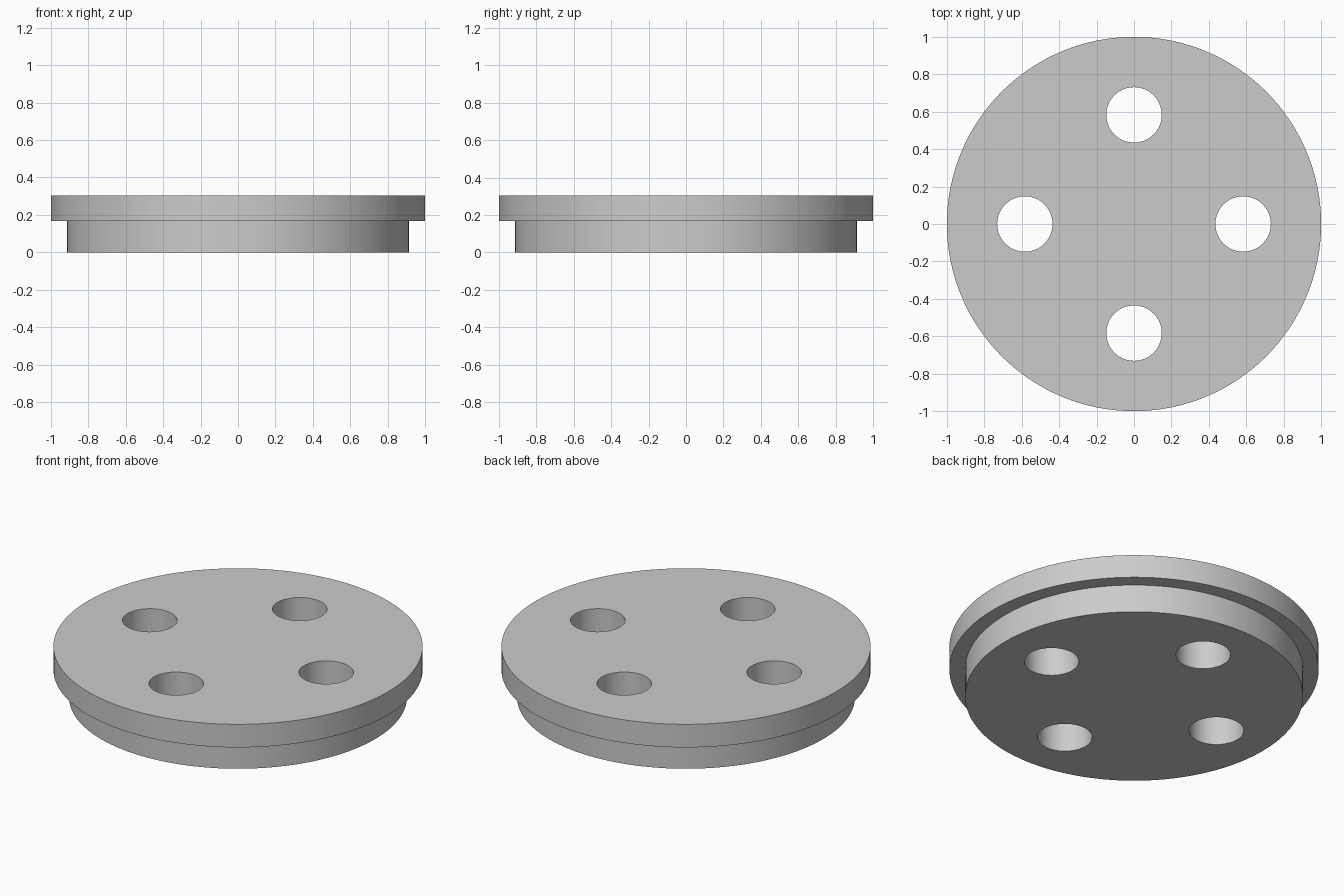
import bpy
from math import cos, sin, pi, radians

cube = bpy.data.objects.get("Cube")
if cube:
    bpy.data.objects.remove(cube, do_unlink=True)

FLANGE_RADIUS, PLUG_RADIUS = 1.0, 0.915
STEP, TOP = 0.167, 0.305
HOLE_RADIUS, HOLE_CIRCLE = 0.148, 0.583

# Plain grey material
grey = bpy.data.materials.new("plain grey")
grey.use_nodes = True
color = (0.6, 0.6, 0.6, 1)
grey.diffuse_color = color
grey.node_tree.nodes["Principled BSDF"].inputs["Base Color"].default_value = color


def cylinder(name, radius, z0, z1, x=0, y=0, sides=128):
    bpy.ops.mesh.primitive_cylinder_add(
        vertices=sides, radius=radius, depth=z1 - z0, location=(x, y, (z0 + z1) / 2))
    obj = bpy.context.object
    obj.name = name
    obj.data.materials.append(grey)
    return obj


def boolean(target, tool, operation):
    bpy.context.view_layer.objects.active = target
    mod = target.modifiers.new(operation.lower(), "BOOLEAN")
    mod.operation = operation
    mod.solver = "EXACT"
    mod.object = tool
    bpy.ops.object.modifier_apply(modifier=mod.name)
    bpy.data.objects.remove(tool, do_unlink=True)


# Wide upper flange joined to the narrower plug below
plate = cylinder("flanged_plate", FLANGE_RADIUS, STEP, TOP)
boolean(plate, cylinder("plug", PLUG_RADIUS, 0, STEP + 0.05), "UNION")

# Four through holes
for i in range(4):
    a = i * pi / 2
    hole = cylinder("hole_cutter", HOLE_RADIUS, -0.1, TOP + 0.1,
                    HOLE_CIRCLE * cos(a), HOLE_CIRCLE * sin(a), 64)
    hole.hide_render = True
    boolean(plate, hole, "DIFFERENCE")

# Smooth round walls with crisp rims
bpy.ops.object.select_all(action="DESELECT")
plate.select_set(True)
bpy.context.view_layer.objects.active = plate
bpy.ops.object.shade_smooth_by_angle(angle=radians(30))
